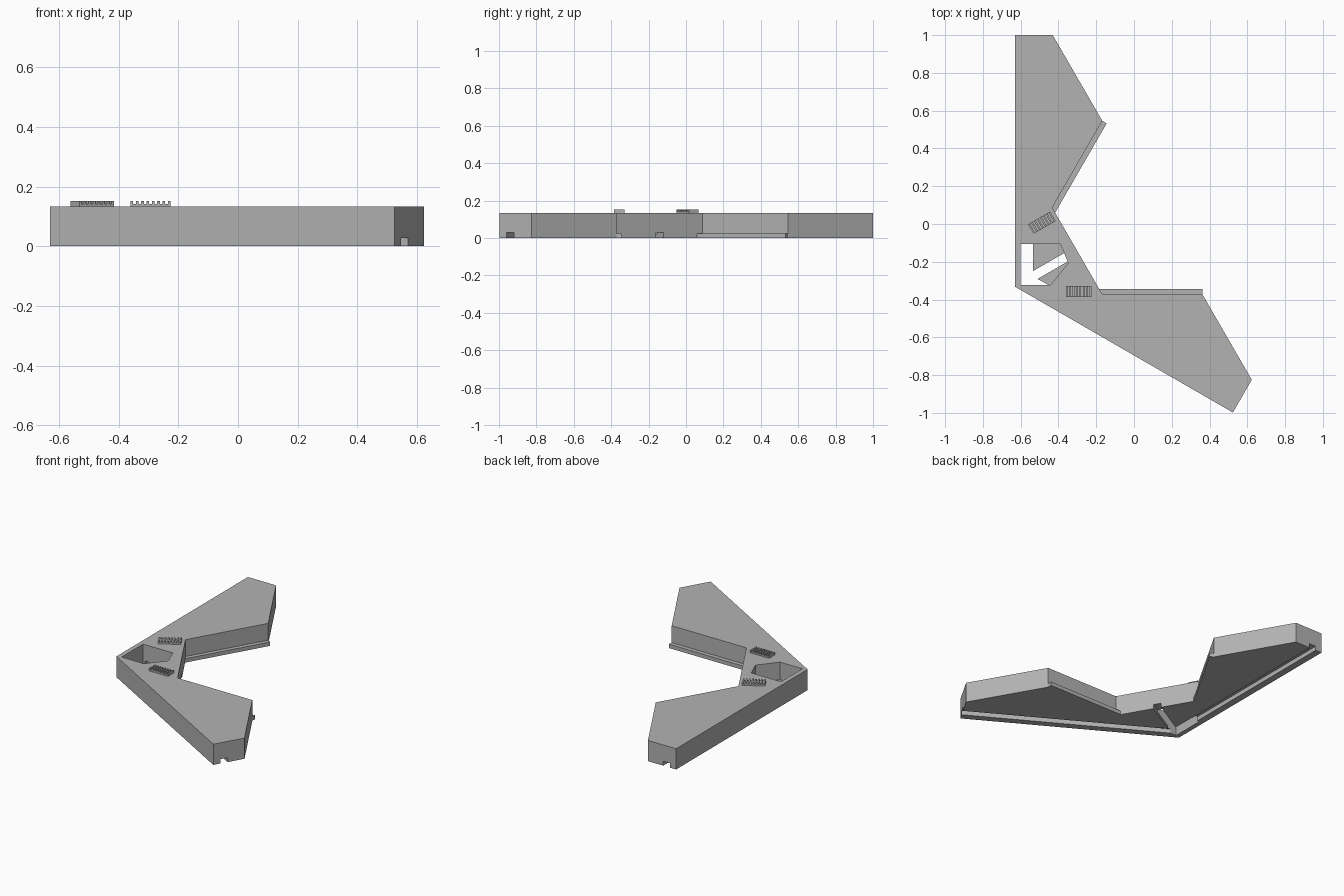
import bpy, bmesh
from math import radians
from mathutils import Vector, Matrix

cube = bpy.data.objects.get("Cube")
if cube:
    bpy.data.objects.remove(cube, do_unlink=True)

HEIGHT = 0.133
CORNER = Vector((-0.63, -0.332))
AXIS = Vector((0.866, 0.5)).normalized()      # symmetry line of the two arms

grey = bpy.data.materials.new("plain_grey")
grey.use_nodes = True
colour = (0.45, 0.45, 0.45, 1)
grey.diffuse_color = colour
grey.node_tree.nodes["Principled BSDF"].inputs["Base Color"].default_value = colour


def mirror(points):
    """Reflect plan points across the symmetry line."""
    result = []
    for p in points:
        d = Vector(p) - CORNER
        result.append(CORNER + 2 * d.dot(AXIS) * AXIS - d)
    return result[::-1]


def prism(name, points, low, high):
    """Extrude a plan outline between two heights."""
    bm = bmesh.new()
    face = bm.faces.new([bm.verts.new((p[0], p[1], low)) for p in points])
    top = bmesh.ops.extrude_face_region(bm, geom=[face])
    verts = [g for g in top["geom"] if isinstance(g, bmesh.types.BMVert)]
    bmesh.ops.translate(bm, verts=verts, vec=(0, 0, high - low))
    bmesh.ops.recalc_face_normals(bm, faces=bm.faces)
    mesh = bpy.data.meshes.new(name)
    bm.to_mesh(mesh)
    bm.free()
    mesh.materials.append(grey)
    obj = bpy.data.objects.new(name, mesh)
    bpy.context.collection.objects.link(obj)
    return obj


def cut(target, points, low, high):
    """Remove a prism from the target."""
    cutter = prism("cutter", points, low, high)
    cutter.hide_render = True
    mod = target.modifiers.new("cut", "BOOLEAN")
    mod.operation = "DIFFERENCE"
    mod.solver = "EXACT"
    mod.object = cutter
    bpy.context.view_layer.objects.active = target
    bpy.ops.object.modifier_apply(modifier=mod.name)
    bpy.data.objects.remove(cutter, do_unlink=True)


# Two-armed body
arm = [(-0.63, 1.0), (-0.43, 1.0), (-0.168, 0.546), (-0.433, 0.087)]
body = prism("body", [CORNER] + arm + mirror(arm), 0, HEIGHT)

# Five-sided pocket near the corner
pocket = [(-0.6, -0.105), (-0.39, -0.105), (-0.348, -0.207), (-0.442, -0.322), (-0.6, -0.322)]
cut(body, pocket, 0.02, 1)

# Cable channels under both arms and along the symmetry line
channel = [(-0.585, 1.1), (-0.538, 1.1), (-0.538, -0.3), (-0.585, -0.3)]
for outline in (channel, mirror(channel)):
    cut(body, outline, -0.1, 0.028)
side = Vector((-AXIS.y, AXIS.x)) * 0.024
start, end = CORNER + AXIS * 0.08, CORNER + AXIS * 0.5
cut(body, [start - side, end - side, end + side, start + side], -0.1, 0.028)

# Opening through the pocket floor
opening = [(-0.6, -0.105), (-0.536, -0.105), (-0.536, -0.276), (-0.455, -0.322), (-0.6, -0.322)]
cut(body, opening, -0.1, 0.03)

# Ledges at the foot of the inner walls
ledge = mirror([arm[2], arm[3]]) 
ledge += [(ledge[1].x, ledge[1].y + 0.027), (ledge[0].x - 0.0156, ledge[0].y + 0.027)]
prism("lower_ledge", ledge, 0, 0.025)
prism("upper_ledge", mirror(ledge), 0, 0.025)


# Slotted connectors on the deck
def connector(name, x, y, angle, length=0.134, width=0.058, teeth=8):
    low, high = 0.009, 0.018
    pitch = length / (2 * teeth - 1)
    rail = [(-length / 2, 0), (length / 2, 0)]
    for i in range(2 * teeth - 1):
        right = length / 2 - i * pitch
        z = low if i % 2 else high
        rail += [(right, z), (right - pitch, z)]
    obj = prism(name, rail, -width / 2, width / 2)
    obj.data.transform(Matrix.Translation((x, y, HEIGHT)) @ Matrix.Rotation(radians(angle), 4, "Z")
                       @ Matrix.Rotation(radians(90), 4, "X"))


connector("front_connector", -0.293, -0.357, 0)
connector("rear_connector", -0.488, 0.007, 30)
